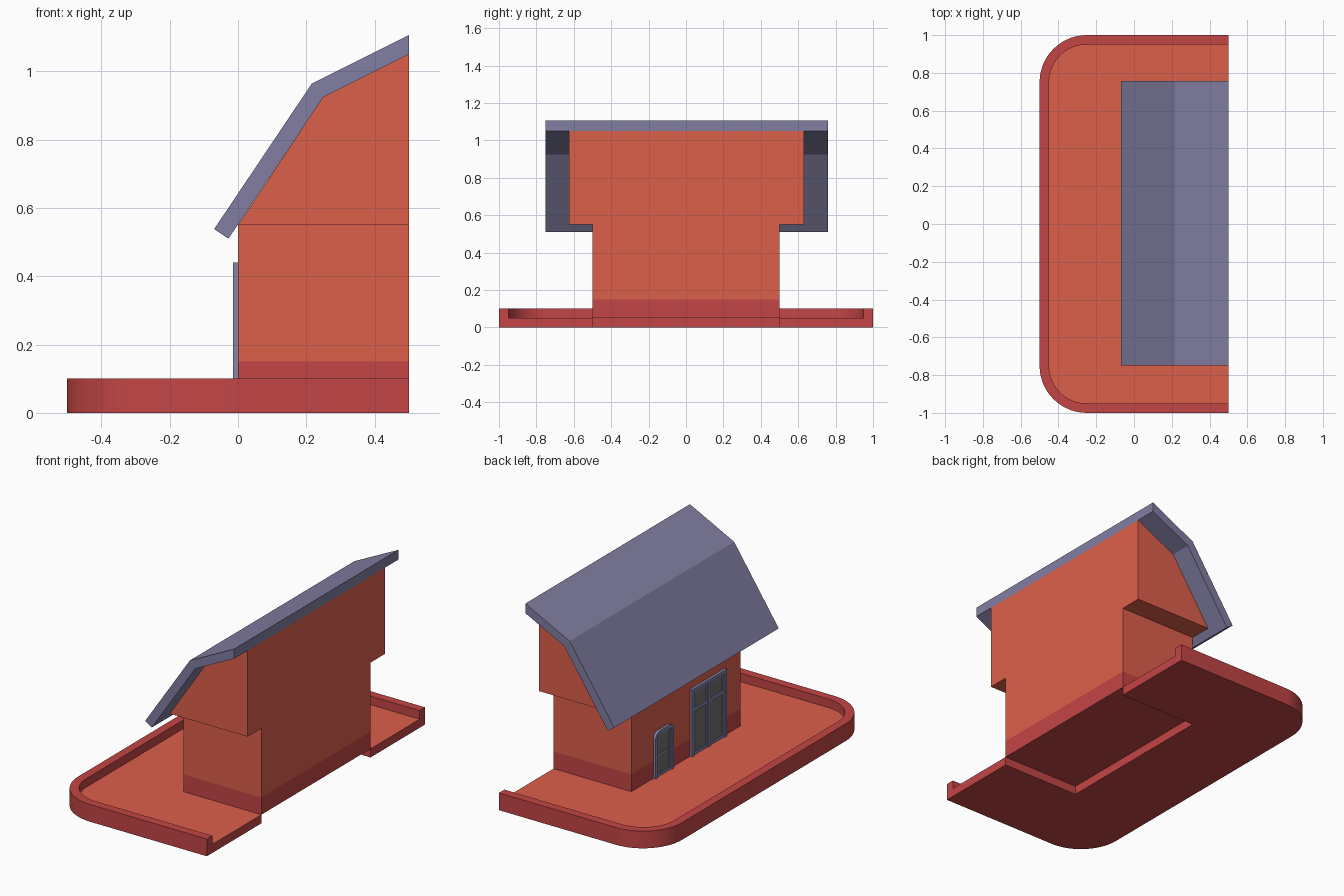
import bpy, bmesh
from math import cos, sin, pi

if "Cube" in bpy.data.objects:
    bpy.data.objects.remove(bpy.data.objects["Cube"])


def material(name, rgb):
    m = bpy.data.materials.new(name)
    m.diffuse_color = (*rgb, 1)
    m.use_nodes = True
    m.node_tree.nodes["Principled BSDF"].inputs["Base Color"].default_value = m.diffuse_color
    return m


WALL = material("wall_orange", (0.72, 0.115, 0.07))
TRIM = material("trim_red", (0.55, 0.06, 0.06))
ROOF = material("roof_slate", (0.22, 0.21, 0.36))
FRAME = material("frame_blue", (0.24, 0.24, 0.40))
PANE = material("pane_grey", (0.16, 0.16, 0.15))


def finish(name, bm, *mats, smooth=False):
    bmesh.ops.recalc_face_normals(bm, faces=bm.faces[:])
    me = bpy.data.meshes.new(name)
    bm.to_mesh(me)
    bm.free()
    ob = bpy.data.objects.new(name, me)
    bpy.context.collection.objects.link(ob)
    for m in mats:
        me.materials.append(m)
    if smooth:
        bpy.ops.object.select_all(action='DESELECT')
        ob.select_set(True)
        bpy.context.view_layer.objects.active = ob
        bpy.ops.object.shade_smooth_by_angle(angle=pi / 7)
    return ob


def prism(name, pts, axis, lo, hi, mat, smooth=False):
    """Extrude a 2D outline: axis 'y' takes (x, z) points, axis 'x' takes (y, z) points."""
    bm = bmesh.new()
    place = (lambda a, b, t: (a, t, b)) if axis == 'y' else (lambda a, b, t: (t, a, b))
    face = bm.faces.new([bm.verts.new(place(a, b, lo)) for a, b in pts])
    new = bmesh.ops.extrude_face_region(bm, geom=[face])['geom']
    shift = place(0, 0, hi - lo)
    bmesh.ops.translate(bm, vec=shift, verts=[v for v in new if isinstance(v, bmesh.types.BMVert)])
    return finish(name, bm, mat, smooth=smooth)


# Base tray: rounded rim on three sides, sunken floor, notch under the house
def tray_outline(inset, n=14):
    r, pts = 0.25 - inset, [(0.5, 1 - inset)]
    pts += [(-0.25 + r * cos(a), 0.75 + r * sin(a)) for a in (pi / 2 * (1 + i / n) for i in range(n + 1))]
    return pts + [(x, -y) for x, y in reversed(pts)]


def build_tray():
    bm = bmesh.new()

    def ring(pts, z):
        return [bm.verts.new((x, y, z)) for x, y in pts]

    outer, inner = tray_outline(0), tray_outline(0.05)
    notch = [(0.5, -0.5), (0, -0.5), (0, 0.5), (0.5, 0.5)]
    loops = [ring(outer, 0), ring(outer, 0.1), ring(inner, 0.1), ring(inner, 0.05)]
    n_low, n_top = ring(notch, 0), ring(notch, 0.05)
    for a, b in [*zip(loops, loops[1:]), (n_low, n_top)]:
        for i in range(len(a) - 1):
            bm.faces.new((a[i], a[i + 1], b[i + 1], b[i]))
    bm.faces.new(loops[0] + n_low)
    floor = bm.faces.new(loops[3] + n_top)
    floor.material_index = 1
    for end, k in ((0, 3), (-1, 0)):
        bm.faces.new([lp[end] for lp in loops] + [n_top[k], n_low[k]])
    finish("base_tray", bm, TRIM, WALL, smooth=True)


build_tray()


# House: red plinth, lower storey, wider upper storey under the roof
def box_xz(x0, x1, z0, z1):
    return [(x0, z0), (x1, z0), (x1, z1), (x0, z1)]


prism("plinth", box_xz(0, 0.5, 0.05, 0.15), 'y', -0.5, 0.5, TRIM)
prism("lower_storey", box_xz(0, 0.5, 0.15, 0.55), 'y', -0.5, 0.5, WALL)
prism("upper_storey", [(0, 0.55), (0.5, 0.55), (0.5, 1.05), (0.25, 0.925)], 'y', -0.625, 0.632, WALL)
prism("roof", [(-0.028, 0.51), (0.25, 0.925), (0.5, 1.05), (0.5, 1.106), (0.216, 0.964), (-0.07, 0.538)],
      'y', -0.75, 0.758, ROOF)


# Doors on the long wall
def arch(y0, y1, z0, z1, r, n=6):
    """Open outline from bottom y0 over the top to bottom y1, with rounded top corners."""
    if r <= 0:
        return [(y0, z0), (y0, z1), (y1, z1), (y1, z0)]
    left = [(y0 + r - r * cos(pi / 2 * i / n), z1 - r + r * sin(pi / 2 * i / n)) for i in range(n + 1)]
    return [(y0, z0)] + left + [(y0 + y1 - y, z) for y, z in reversed(left)] + [(y1, z0)]


def hoop(name, y0, y1, z0, z1, w, r, depth):
    out = arch(y0, y1, z0, z1, r)
    inn = arch(y0 + w, y1 - w, z0, z1 - w, max(r - w, 0.004) if r else 0)
    prism(name, out + inn[::-1], 'x', -depth, 0, FRAME, smooth=r > 0)


def bar(name, y0, y1, z0, z1, depth, mat=FRAME):
    prism(name, box_xz(y0, y1, z0, z1), 'x', -depth, 0, mat)


hoop("small_door_frame", 0.13, 0.30, 0.05, 0.315, 0.02, 0.04, 0.015)
hoop("small_door_leaf", 0.15, 0.28, 0.05, 0.295, 0.014, 0.02, 0.009)
bar("small_door_pane", 0.16, 0.27, 0.05, 0.285, 0.005, PANE)
bar("small_door_rail", 0.16, 0.27, 0.17, 0.18, 0.007)
bar("small_door_sill", 0.16, 0.27, 0.05, 0.066, 0.009)

hoop("double_door_frame", -0.355, -0.035, 0.05, 0.44, 0.02, 0, 0.015)
bar("double_door_mullion", -0.205, -0.185, 0.05, 0.42, 0.015)
for side, y0, y1 in (("left", -0.335, -0.205), ("right", -0.185, -0.055)):
    hoop(side + "_leaf", y0, y1, 0.05, 0.42, 0.014, 0, 0.009)
    bar(side + "_leaf_pane", y0 + 0.01, y1 - 0.01, 0.05, 0.41, 0.005, PANE)
    bar(side + "_leaf_transom", y0, y1, 0.305, 0.325, 0.012)
    bar(side + "_leaf_sill", y0 + 0.01, y1 - 0.01, 0.05, 0.066, 0.009)
